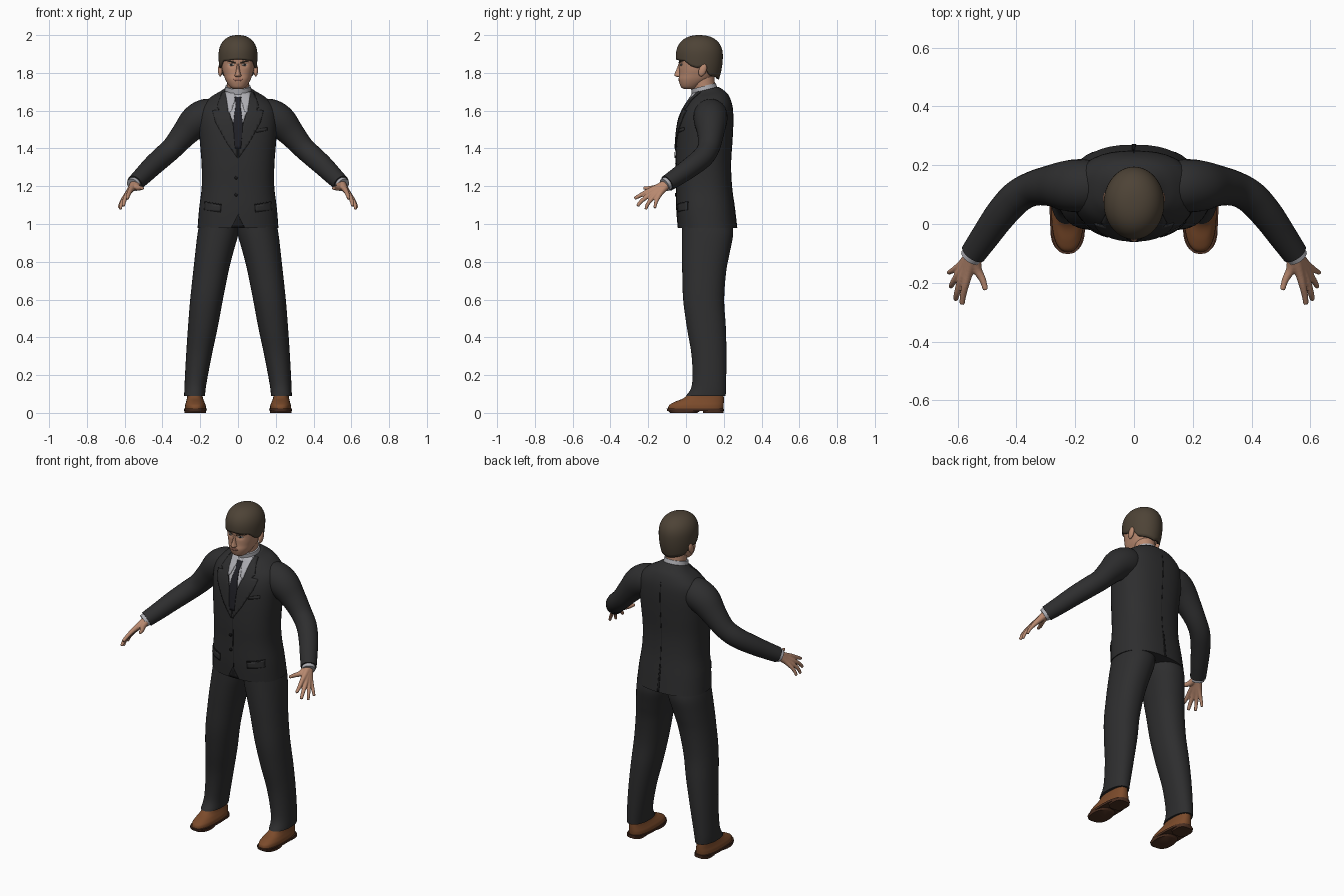
import bpy, bmesh
from math import sin, cos, pi, exp, copysign
from mathutils import Vector
from mathutils.bvhtree import BVHTree

if "Cube" in bpy.data.objects:
    bpy.data.objects.remove(bpy.data.objects["Cube"])


def material(name, r, g, b):
    m = bpy.data.materials.new(name)
    m.use_nodes = True
    m.diffuse_color = (r, g, b, 1)
    node = next(n for n in m.node_tree.nodes if n.type == 'BSDF_PRINCIPLED')
    node.inputs["Base Color"].default_value = (r, g, b, 1)
    node.inputs["Roughness"].default_value = 0.8
    return m


SUIT = material("charcoal cloth", .027, .027, .028)
SEAM = material("dark seam", .012, .012, .013)
TIE = material("tie black", .015, .015, .02)
SHIRT = material("shirt grey", .42, .42, .45)
SKIN = material("skin", .48, .25, .16)
LIP = material("lip", .33, .14, .1)
HAIR = material("brown hair", .075, .056, .037)
SHOE = material("tan leather", .2, .07, .024)
SOLE = material("dark sole", .07, .028, .015)
EYE = material("eye white", .5, .46, .42)


def refine(rows, n=5):
    """Catmull-Rom interpolation between rows of numbers."""
    out = []
    for i in range(len(rows) - 1):
        a, b, c, d = (rows[min(max(i + k, 0), len(rows) - 1)] for k in (-1, 0, 1, 2))
        for s in range(n):
            t = s / n
            out.append([q + .5 * t * (r - p + t * (2*p - 5*q + 4*r - w + t * (3*(q - r) + w - p)))
                        for p, q, r, w in zip(a, b, c, d)])
    return out + [list(rows[-1])]


def finish(name, bm, mat, mirror=False):
    mesh = bpy.data.meshes.new(name)
    bm.to_mesh(mesh)
    bm.free()
    mesh.materials.append(mat)
    mesh.shade_smooth()
    mesh.set_sharp_from_angle(angle=.8)
    ob = bpy.data.objects.new(name, mesh)
    bpy.context.collection.objects.link(ob)
    if mirror:
        ob.modifiers.new("Mirror", 'MIRROR')
    return ob


def skin_rings(name, stacks, mat, mirror=False, bottom=True):
    """Bridge stacks of point rings into capped surfaces."""
    bm = bmesh.new()
    for rings in stacks:
        vs = [[bm.verts.new(p) for p in ring] for ring in rings]
        n = len(vs[0])
        for lo, hi in zip(vs, vs[1:]):
            for i in range(n):
                bm.faces.new((lo[i], lo[(i+1) % n], hi[(i+1) % n], hi[i]))
        bm.faces.new(vs[-1])
        if bottom:
            bm.faces.new(vs[0][::-1])
    bmesh.ops.recalc_face_normals(bm, faces=bm.faces)
    return finish(name, bm, mat, mirror)


def loft(name, rows, mat, mirror=False, power=2.3, n=40):
    """Rows are z, x min, x max, y min, y max, slant."""
    rings = []
    for z, x0, x1, y0, y1, slant in refine(rows):
        ring = []
        for i in range(n):
            c, s = cos(2*pi*i/n), sin(2*pi*i/n)
            x = copysign(abs(c) ** (2/power), c) * (x1 - x0) / 2
            y = copysign(abs(s) ** (2/power), s) * (y1 - y0) / 2
            ring.append(((x0 + x1)/2 + x, (y0 + y1)/2 + y, z + slant * y))
        rings.append(ring)
    return skin_rings(name, [rings], mat, mirror)


def tube(path, n=24, steps=5):
    """Rings along a path of x, y, z, radius."""
    rows = refine(path, steps)
    pts = [Vector(r[:3]) for r in rows]
    rings = []
    for i, p in enumerate(pts):
        t = (pts[min(i+1, len(pts)-1)] - pts[max(i-1, 0)]).normalized()
        u = t.cross(Vector((0, 1, 0))).normalized()
        v = t.cross(u)
        rings.append([p + rows[i][3] * (u*cos(2*pi*k/n) + v*sin(2*pi*k/n)) for k in range(n)])
    return rings


def plate(name, outline, mat, target, lift=.002, mirror=False, back=False, step=.015):
    """Thin panel with an x, z outline, laid on the front or back of a target."""
    bm = bmesh.new()
    bm.faces.new([bm.verts.new((x, 0, z)) for x, z in outline])
    for axis in (0, 2):
        vals = [v.co[axis] for v in bm.verts]
        normal = Vector((axis == 0, 0, axis == 2))
        cut = min(vals) + step
        while cut < max(vals):
            bmesh.ops.bisect_plane(bm, geom=bm.verts[:] + bm.edges[:] + bm.faces[:],
                                   plane_co=normal * cut, plane_no=normal)
            cut += step
    bmesh.ops.triangulate(bm, faces=bm.faces)
    tree = BVHTree.FromObject(target, bpy.context.evaluated_depsgraph_get())
    side = 1 if back else -1
    for v in bm.verts:
        hit = tree.ray_cast(Vector((v.co.x, side, v.co.z)), Vector((0, -side, 0)))[0]
        hit = hit or tree.find_nearest(Vector((v.co.x, side * .05 + .06, v.co.z)))[0]
        v.co.y = hit.y + side * lift
    ob = finish(name, bm, mat, mirror)
    mod = ob.modifiers.new("Thickness", 'SOLIDIFY')
    mod.thickness, mod.offset = .004, 0
    return ob


def oval(x, z, rx, rz, n=14):
    return [(x + rx*cos(2*pi*i/n), z + rz*sin(2*pi*i/n)) for i in range(n)]


def wide(z, r, y0, y1, slant=0):
    return (z, -r, r, y0, y1, slant)


# Jacket body and sleeves
jacket = loft("jacket", [
    wide(.98, .214, -.042, .27), wide(1.08, .206, -.05, .258), wide(1.2, .192, -.052, .243),
    wide(1.32, .193, -.055, .238), wide(1.45, .203, -.05, .246), wide(1.55, .208, -.036, .25),
    wide(1.62, .195, -.01, .245, .05), wide(1.67, .145, .018, .225, .12),
    wide(1.695, .1, .032, .195, .2), wide(1.71, .076, .038, .17, .25)], SUIT, power=2.4)
skin_rings("sleeves", [tube([
    (.12, .13, 1.58, .08), (.17, .13, 1.572, .09), (.225, .13, 1.54, .087), (.285, .13, 1.475, .07),
    (.345, .12, 1.405, .059), (.4, .09, 1.355, .057), (.455, .03, 1.305, .054),
    (.505, -.04, 1.255, .049), (.547, -.1, 1.215, .044)])], SUIT, True)
skin_rings("shirt_cuffs", [tube([(.54, -.09, 1.222, .037), (.556, -.113, 1.206, .037)])], SHIRT, True)

# Hands: overlapping finger bones fused into one form
wrist = (.543, -.09, 1.22, .025)
fingers = [
    [wrist, (.535, -.15, 1.195, .017), (.515, -.19, 1.19, .012), (.505, -.225, 1.19, .009)],
    [wrist, (.562, -.16, 1.19, .017), (.573, -.205, 1.172, .013), (.582, -.245, 1.15, .011), (.585, -.273, 1.135, .009)],
    [wrist, (.57, -.15, 1.18, .017), (.59, -.195, 1.152, .013), (.602, -.235, 1.122, .011), (.607, -.257, 1.095, .009)],
    [wrist, (.575, -.14, 1.175, .017), (.603, -.178, 1.137, .012), (.618, -.203, 1.105, .01), (.623, -.213, 1.077, .008)],
    [wrist, (.58, -.13, 1.17, .015), (.609, -.153, 1.13, .011), (.624, -.162, 1.103, .009), (.63, -.165, 1.084, .008)]]
hands = skin_rings("hands", [tube(f, 12) for f in fingers], SKIN)
remesh = hands.modifiers.new("Fuse", 'REMESH')
remesh.mode, remesh.voxel_size, remesh.use_smooth_shade = 'VOXEL', .004, True
relax = hands.modifiers.new("Relax", 'SMOOTH')
relax.factor, relax.iterations = .5, 3
hands.modifiers.new("Mirror", 'MIRROR')

# Trousers
loft("trousers", [
    (.09, .175, .285, 0, .21, 0), (.15, .168, .283, .032, .212, 0), (.3, .14, .275, .03, .214, 0),
    (.45, .108, .265, .005, .211, 0), (.6, .08, .253, -.015, .202, 0), (.75, .05, .237, -.02, .213, 0),
    (.85, .025, .226, -.022, .232, 0), (.95, -.002, .214, -.022, .25, 0), (1.02, -.004, .2, -.02, .24, 0)],
    SUIT, True, 2.2)

# Shoes
loft("shoe_uppers", [
    (.018, .17, .281, -.095, .196, 0), (.04, .171, .28, -.09, .199, 0), (.058, .178, .275, -.06, .2, 0),
    (.08, .186, .27, -.01, .2, 0), (.12, .192, .266, .03, .198, 0)], SHOE, True, 2.5)
loft("shoe_soles", [(.01, .166, .286, -.1, .2, 0), (.022, .165, .287, -.102, .202, 0)], SOLE, True, 2.6)
loft("shoe_heels", [(0, .18, .276, .09, .198, 0), (.015, .178, .278, .09, .2, 0)], SOLE, True, 3)
loft("shoe_treads", [(0, .17, .283, -.085, .06, 0), (.015, .167, .285, -.098, .08, 0)], SOLE, True, 2.5)

# Shirt front, collar, tie and lapels
plate("shirt_front", [(-.064, 1.7), (.064, 1.7), (.045, 1.59), (0, 1.46), (-.045, 1.59)], SHIRT, jacket, .001)
skin_rings("collar_band", [tube([(0, .115, 1.64, .076), (0, .092, 1.73, .067)], 32)], SHIRT)
plate("collar_points", [(.01, 1.675), (.03, 1.705), (.066, 1.7), (.05, 1.585), (.034, 1.6)], SHIRT, jacket, .005, True)
plate("tie", [(-.018, 1.672), (.018, 1.672), (.012, 1.632), (.026, 1.53), (.016, 1.4),
              (-.016, 1.4), (-.026, 1.53), (-.012, 1.632)], TIE, jacket, .006)
plate("lapels", [(.064, 1.702), (.085, 1.695), (.112, 1.62), (.1, 1.605), (.135, 1.6), (.12, 1.54),
                 (.06, 1.43), (.004, 1.35), (.004, 1.45), (.028, 1.53), (.05, 1.6)], SUIT, jacket, .004, True)

# Jacket closure, pockets, buttons and back vent
plate("front_edge", [(.002, 1.36), (.006, 1.36), (.006, 1.05), (.002, 1.05)], SEAM, jacket, 0)
plate("front_notch", [(0, 1.05), (.035, .982), (-.035, .982)], SEAM, jacket, 0)
plate("pocket_flaps", [(.09, 1.1), (.175, 1.115), (.178, 1.075), (.092, 1.062)], SUIT, jacket, .003, True)
plate("pocket_slits", [(.088, 1.105), (.177, 1.12), (.177, 1.114), (.088, 1.099)], SEAM, jacket, .002, True)
plate("breast_pocket", [(.095, 1.5), (.155, 1.512), (.155, 1.495), (.095, 1.483)], SUIT, jacket, .003)
for label, z in (("upper", 1.245), ("lower", 1.155)):
    plate(label + "_button", oval(-.01, z, .009, .009), SEAM, jacket, .004)
plate("back_vent", [(-.006, 1.13), (.002, 1.13), (.006, .982), (-.006, .982)], SEAM, jacket, 0, back=True)
plate("back_seam", [(-.002, 1.64), (.002, 1.64), (.002, 1.13), (-.002, 1.13)], SEAM, jacket, -.001, back=True)

# Neck and head, with hollowed eye sockets
skin_rings("neck", [tube([(0, .115, 1.62, .058), (0, .1, 1.7, .058), (0, .088, 1.79, .06)], 32)], SKIN)
head = loft("head", [
    wide(1.714, .022, -.008, .03), wide(1.722, .038, -.024, .06), wide(1.74, .053, -.033, .09),
    wide(1.765, .067, -.039, .13), wide(1.79, .076, -.036, .15), wide(1.82, .085, -.036, .165),
    wide(1.86, .09, -.038, .175), wide(1.9, .09, -.035, .178), wide(1.94, .08, -.015, .16),
    wide(1.97, .05, .02, .12)], SKIN, n=64)
for v in head.data.vertices:
    if v.co.y < .03:
        v.co.y += .01 * exp(-((abs(v.co.x) - .035)**2 + (v.co.z - 1.845)**2 * 2) / .0003)
loft("nose", [wide(1.778, .012, -.048, 0), wide(1.785, .018, -.06, 0), wide(1.796, .014, -.06, 0),
              wide(1.825, .009, -.048, 0), wide(1.852, .009, -.038, 0)], SKIN, power=2)
plate("eyes", oval(.035, 1.843, .015, .006), EYE, head, 0, True, step=.006)
plate("pupils", oval(.035, 1.843, .006, .006), SEAM, head, .001, True, step=.006)
plate("brows", [(.014, 1.856), (.04, 1.865), (.06, 1.858), (.04, 1.859), (.014, 1.85)], HAIR, head, .001, True, step=.006)
plate("mouth", oval(0, 1.764, .024, .007), LIP, head, 0, step=.006)
for label, sx in (("left_ear", 1), ("right_ear", -1)):
    bm = bmesh.new()
    bmesh.ops.create_uvsphere(bm, u_segments=16, v_segments=10, radius=1)
    for v in bm.verts:
        v.co = Vector((sx * .094 + .012 * v.co.x, .088 + .021 * v.co.y + .008 * v.co.z, 1.815 + .034 * v.co.z))
    finish(label, bm, SKIN)

# Hair cap: the lower edge follows fringe, sideburns and nape
edge = [(0, 1.872), (.9, 1.862), (1.2, 1.835), (1.5, 1.825), (1.75, 1.835), (2.1, 1.785), (pi, 1.765)]


def hairline(a):
    for (a0, z0), (a1, z1) in zip(edge, edge[1:]):
        if a <= a1:
            return z0 + (z1 - z0) * (a - a0) / (a1 - a0)
    return edge[-1][1]


rings = []
for k in range(20):
    ring = []
    for i in range(64):
        a = 2 * pi * i / 64
        low = hairline(min(a, 2 * pi - a))
        z = low + (2 - low) * sin(k / 19 * pi / 2 * .985)
        up = (z - 1.89) / .11
        r = (1 - up**2.3) ** (1/2.3) if up > 0 else 1 - .13 * up * up
        ring.append((.103 * r * sin(a), .071 - .124 * r * cos(a), z))
    rings.append(ring)
hair = skin_rings("hair", [rings], HAIR, bottom=False)
shell = hair.modifiers.new("Thickness", 'SOLIDIFY')
shell.thickness, shell.offset = .014, -1
